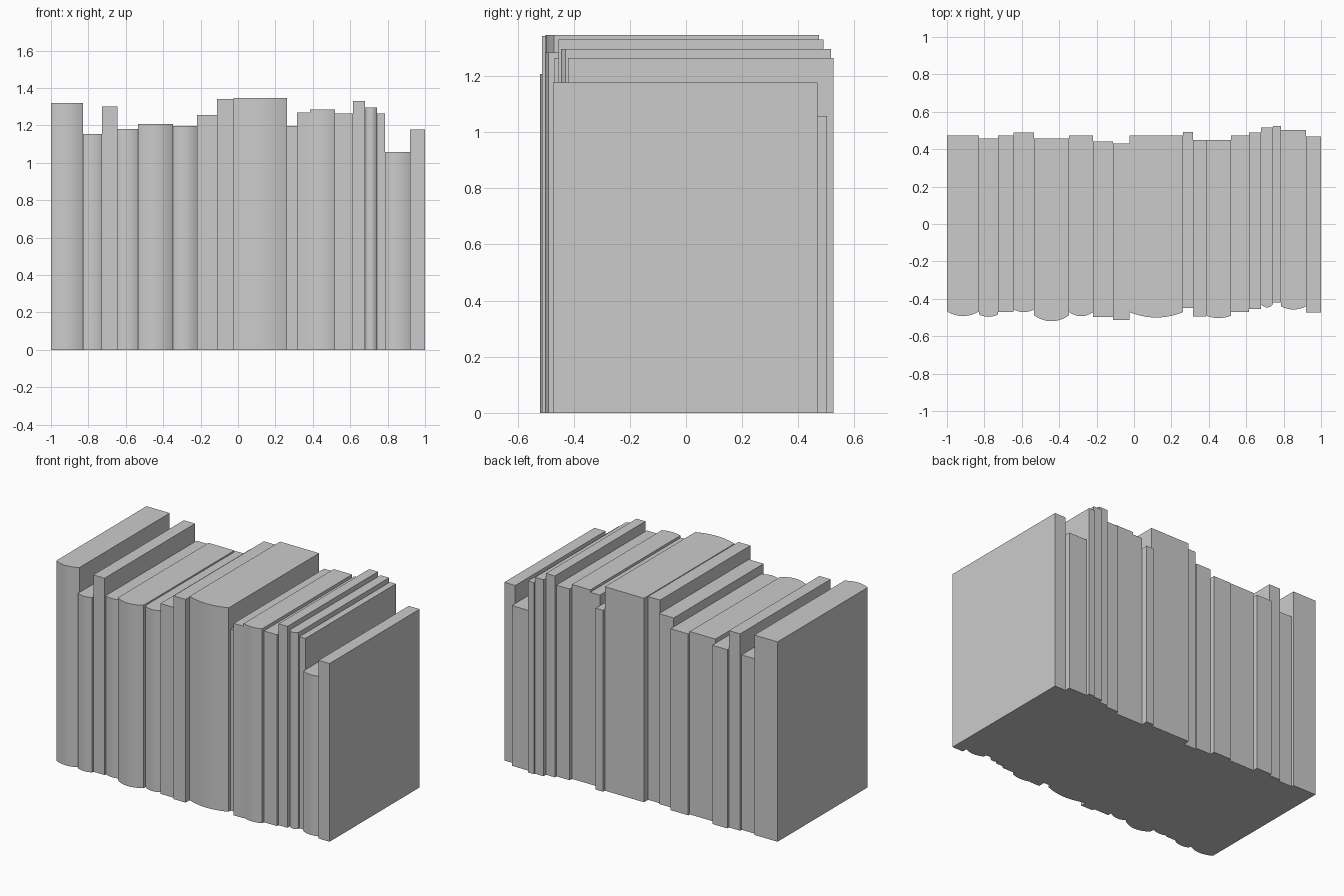
import bpy
import bmesh

cube = bpy.data.objects.get("Cube")
if cube:
    bpy.data.objects.remove(cube, do_unlink=True)

# One plain grey for every book
GREY = (0.6, 0.6, 0.6, 1)
grey = bpy.data.materials.new("plain grey")
grey.use_nodes = True
grey.diffuse_color = GREY
grey.node_tree.nodes["Principled BSDF"].inputs["Base Color"].default_value = GREY

# Books from right to left:
# far side x, height, back y, spine edge y, spine bulge
BOOKS = [
    (-0.83, 1.32, 0.473, -0.468, 0.024),
    (-0.727, 1.155, 0.457, -0.484, 0.012),
    (-0.645, 1.3, 0.473, -0.471, 0),
    (-0.535, 1.18, 0.49, -0.457, 0.014),
    (-0.347, 1.208, 0.457, -0.488, 0.032),
    (-0.219, 1.198, 0.473, -0.471, 0.022),
    (-0.112, 1.257, 0.441, -0.497, 0),
    (-0.024, 1.342, 0.43, -0.513, 0),
    (0.262, 1.347, 0.473, -0.471, 0.029),
    (0.315, 1.198, 0.492, -0.45, 0),
    (0.385, 1.268, 0.449, -0.495, 0),
    (0.519, 1.284, 0.449, -0.49, 0.013),
    (0.615, 1.263, 0.473, -0.471, 0),
    (0.68, 1.33, 0.49, -0.455, 0),
    (0.743, 1.297, 0.516, -0.43, 0.016),
    (0.786, 1.265, 0.525, -0.42, 0),
    (0.92, 1.058, 0.503, -0.44, 0.017),
    (1, 1.177, 0.468, -0.473, 0),
]


def make_book(name, x0, x1, height, back, edge, bulge):
    """Extrude a book's plan upward; its spine is flat or gently rounded."""
    steps = 16 if bulge else 1
    plan = [(x1, back), (x0, back)]
    for i in range(steps + 1):
        t = i / steps
        plan.append((x0 + (x1 - x0) * t, edge - bulge * 4 * t * (1 - t)))

    bm = bmesh.new()
    base = bm.faces.new([bm.verts.new((x, y, 0)) for x, y in plan])
    top = bmesh.ops.extrude_face_region(bm, geom=[base], use_keep_orig=True)
    moved = [v for v in top["geom"] if isinstance(v, bmesh.types.BMVert)]
    bmesh.ops.translate(bm, verts=moved, vec=(0, 0, height))
    bmesh.ops.recalc_face_normals(bm, faces=bm.faces)

    mesh = bpy.data.meshes.new(name)
    bm.to_mesh(mesh)
    bm.free()
    mesh.materials.append(grey)
    book = bpy.data.objects.new(name, mesh)
    bpy.context.collection.objects.link(book)

    # Smooth the rounded spine and keep the corners crisp
    if bulge:
        bpy.ops.object.select_all(action="DESELECT")
        book.select_set(True)
        bpy.context.view_layer.objects.active = book
        bpy.ops.object.shade_smooth_by_angle(angle=0.2)


# Row of books, each starting where the last one ends
x = -1
for number, (x_end, *shape) in enumerate(BOOKS, 1):
    kind = "rounded_book" if shape[-1] else "flat_book"
    make_book(f"{kind}_{number}", x, x_end, *shape)
    x = x_end
